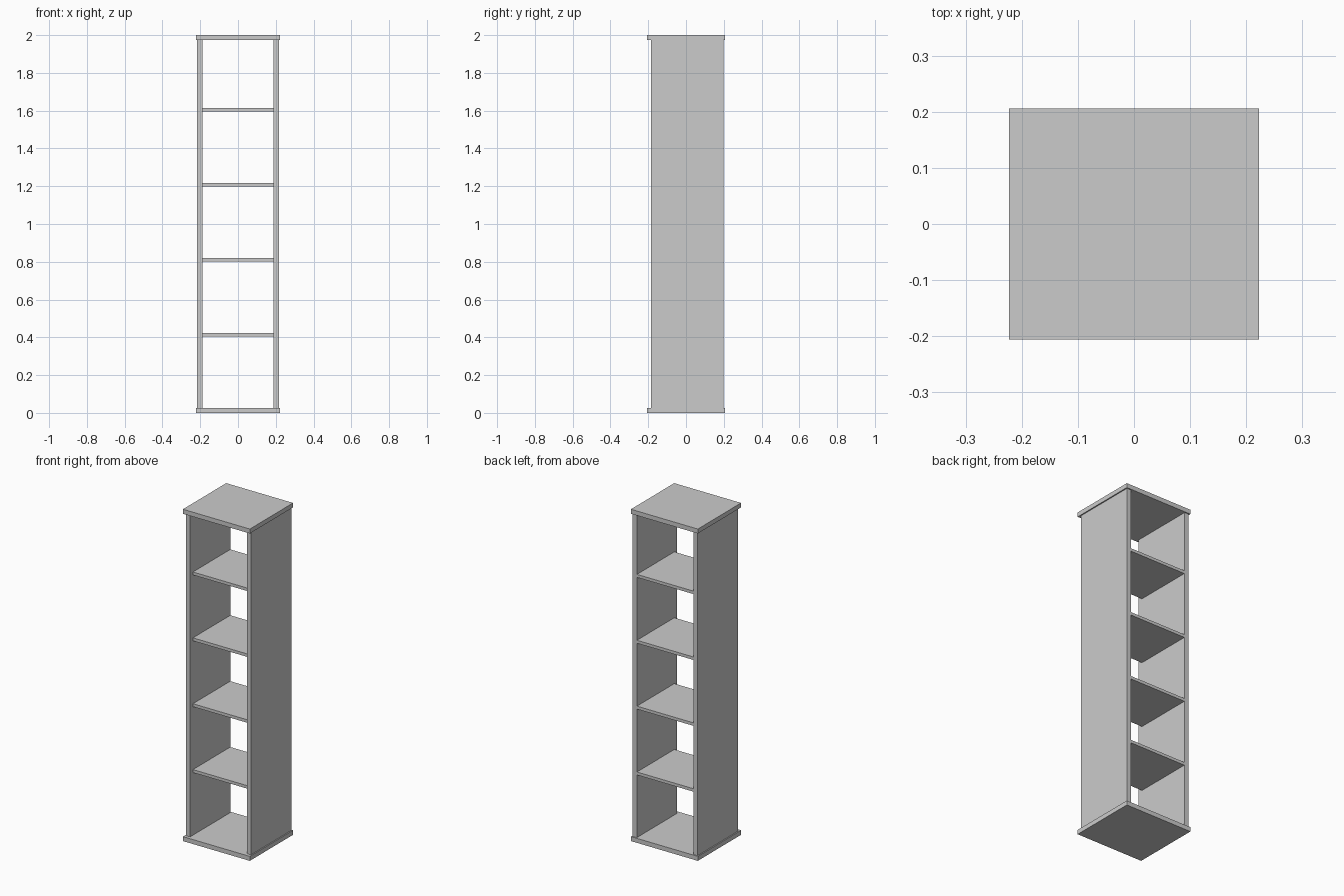
import bpy

if "Cube" in bpy.data.objects:
    bpy.data.objects.remove(bpy.data.objects["Cube"])


def board(name, x, y, z):
    """Axis-aligned board from (min, max) ranges."""
    pts = [(a, b, c) for a in x for b in y for c in z]
    faces = [(0, 1, 3, 2), (4, 6, 7, 5), (0, 4, 5, 1),
             (2, 3, 7, 6), (0, 2, 6, 4), (1, 5, 7, 3)]
    mesh = bpy.data.meshes.new(name)
    mesh.from_pydata(pts, [], faces)
    obj = bpy.data.objects.new(name, mesh)
    bpy.context.collection.objects.link(obj)
    return obj


HX, HY = 0.223, 0.206        # half size of the end boards
CAP = 0.027                  # end board thickness
OUT, INN = 0.216, 0.189      # side panel outer and inner x
FRONT, BACK = -0.186, 0.199  # side panel depth range

# Overhanging base and top
board("base", (-HX, HX), (-HY, HY), (0, CAP))
board("top", (-HX, HX), (-HY, HY), (2 - CAP, 2))

# Side panels
board("left_side", (-OUT, -INN), (FRONT, BACK), (CAP, 2 - CAP))
board("right_side", (INN, OUT), (FRONT, BACK), (CAP, 2 - CAP))

# Shelves, set back slightly from the front
for i in range(4):
    z = 0.404 + i * 0.397
    board(f"shelf_{i + 1}", (-INN, INN), (FRONT + 0.027, BACK - 0.002), (z, z + 0.018))
